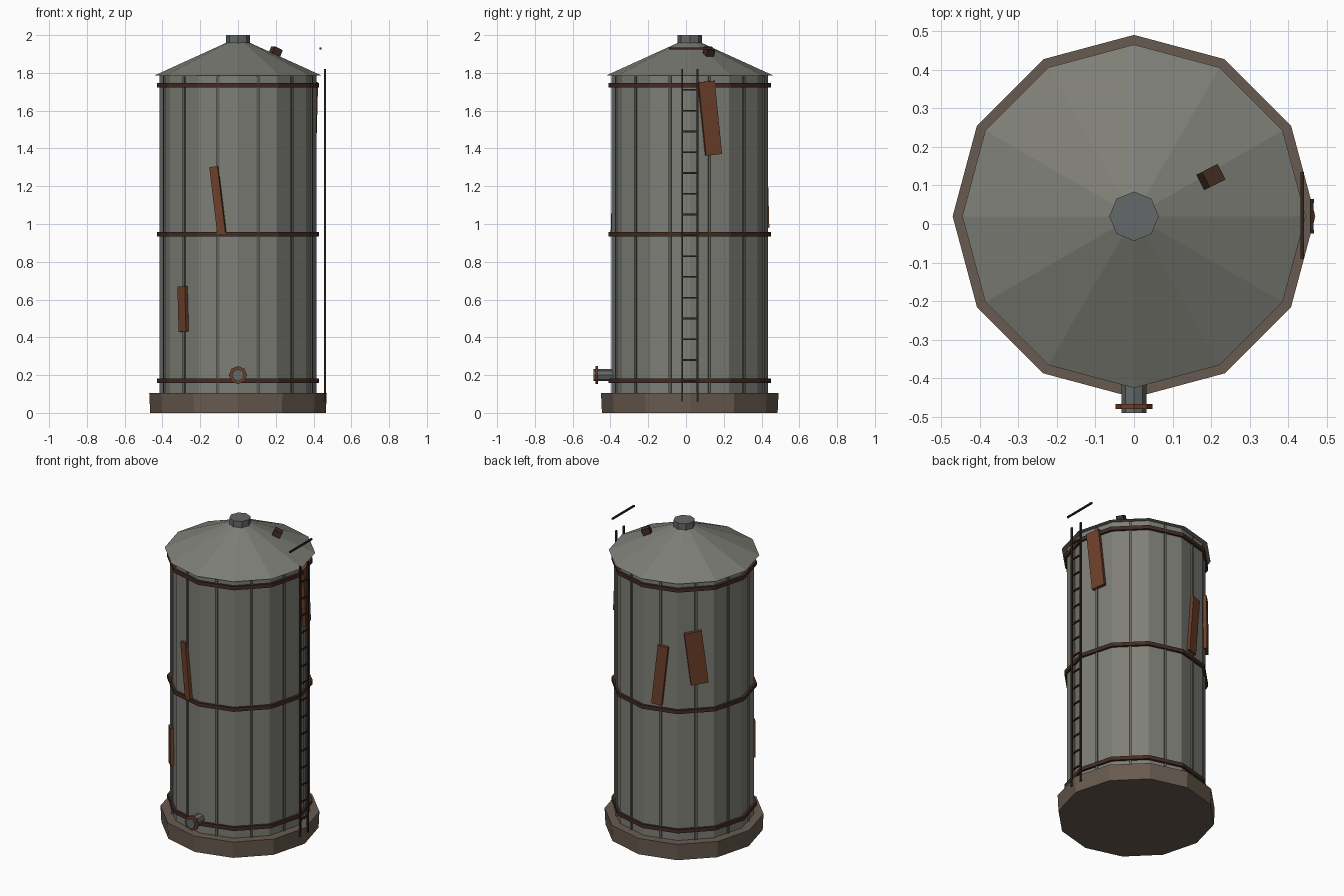
import bpy, bmesh, math
from mathutils import Matrix, Vector

if "Cube" in bpy.data.objects:
    bpy.data.objects.remove(bpy.data.objects["Cube"])

CY = 0.02            # tank axis sits slightly behind the origin
SIDES = 12


def material(name, rgb):
    m = bpy.data.materials.new(name)
    m.diffuse_color = (*rgb, 1)
    m.use_nodes = True
    m.node_tree.nodes["Principled BSDF"].inputs["Base Color"].default_value = m.diffuse_color
    return m


STEEL = material("weathered_steel", (0.21, 0.21, 0.185))
SEAM = material("seam_steel", (0.12, 0.12, 0.11))
PIPE = material("pipe_steel", (0.13, 0.14, 0.14))
STONE = material("footing_brown", (0.14, 0.105, 0.08))
BAND = material("band_rust", (0.055, 0.025, 0.017))
IRON = material("ladder_iron", (0.035, 0.018, 0.013))
RUST = material("patch_rust", (0.15, 0.05, 0.022))


def finish(bm, name, mat):
    bmesh.ops.recalc_face_normals(bm, faces=bm.faces)
    me = bpy.data.meshes.new(name)
    bm.to_mesh(me)
    bm.free()
    me.materials.append(mat)
    ob = bpy.data.objects.new(name, me)
    bpy.context.collection.objects.link(ob)
    return ob


def lathe(name, profile, sides, mat, matrix=None, closed=False):
    """Faceted revolve of (radius, height) points; open profiles get end caps."""
    bm = bmesh.new()
    rings = [[bm.verts.new((r * math.cos(2 * math.pi * i / sides),
                            r * math.sin(2 * math.pi * i / sides), z))
              for i in range(sides)] for r, z in profile]
    pairs = list(zip(rings, rings[1:])) + ([(rings[-1], rings[0])] if closed else [])
    for a, b in pairs:
        for i in range(sides):
            j = (i + 1) % sides
            bm.faces.new((a[i], a[j], b[j], b[i]))
    if not closed:
        bm.faces.new(rings[0])
        bm.faces.new(rings[-1])
    bm.transform(matrix or Matrix.Translation((0, CY, 0)))
    return finish(bm, name, mat)


def box(name, size, matrix, mat):
    bm = bmesh.new()
    bmesh.ops.create_cube(bm, size=1, matrix=matrix @ Matrix.Diagonal((*size, 1)))
    return finish(bm, name, mat)


def on_wall(angle, radius, z, roll=0):
    """Local x points outward, y sideways, z up; roll leans the top sideways."""
    return (Matrix.Translation((0, CY, 0))
            @ Matrix.Rotation(math.radians(angle), 4, 'Z')
            @ Matrix.Translation((radius, 0, z))
            @ Matrix.Rotation(math.radians(roll), 4, 'X'))


# footing, shell, roof and vent cap
lathe("footing", [(0.465, 0), (0.47, 0.105)], SIDES, STONE)
lathe("tank_shell", [(0.415, 0.09), (0.415, 1.79)], SIDES, STEEL)
lathe("roof", [(0.445, 1.785), (0.05, 1.965)], SIDES, STEEL)
lathe("vent_cap", [(0.064, 1.94), (0.064, 2.0)], 8, PIPE)

# vertical plate seams, one per wall panel
for i in range(SIDES):
    box(f"seam_{i + 1}", (0.016, 0.014, 1.68), on_wall(15 + 30 * i, 0.401, 0.94), SEAM)

# hoop bands
for i, z in enumerate((0.17, 0.945, 1.735)):
    lathe(f"hoop_band_{i + 1}",
          [(0.41, z - 0.012), (0.43, z - 0.012), (0.43, z + 0.012), (0.41, z + 0.012)],
          SIDES, BAND, closed=True)

# outlet pipe and flange at the front
front = Matrix.Translation((0, 0, 0.2)) @ Matrix.Rotation(math.radians(90), 4, 'X')
lathe("outlet_pipe", [(0.032, 0.36), (0.032, 0.49)], 8, PIPE, front)
lathe("outlet_flange", [(0.048, 0.466), (0.048, 0.479)], 8, RUST, front)

# ladder on the right side
for side, y in (("front", -0.02), ("back", 0.06)):
    box(f"ladder_rail_{side}", (0.01, 0.01, 1.76), Matrix.Translation((0.461, y, 0.94)), IRON)
for i in range(15):
    box(f"ladder_rung_{i + 1}", (0.009, 0.08, 0.009),
        Matrix.Translation((0.461, 0.02, 0.17 + 0.11 * i)), IRON)

# loose grab bar above the ladder
box("grab_bar", (0.01, 0.225, 0.01), Matrix.Translation((0.436, 0.022, 1.93)), IRON)

# rusty wall patches: angle, height, width, length, roll
patches = [(255, 1.125, 0.045, 0.36, 7), (225, 0.55, 0.055, 0.24, 2),
           (15, 1.56, 0.088, 0.39, 6), (105, 1.17, 0.065, 0.385, -6),
           (135, 1.29, 0.105, 0.34, 7)]
for i, (angle, z, width, length, roll) in enumerate(patches):
    box(f"rust_patch_{i + 1}", (0.022, width, length), on_wall(angle, 0.411, z, roll), RUST)

# small hatch block on the roof slope
box("roof_hatch", (0.05, 0.045, 0.038),
    on_wall(27, 0.224, 1.913) @ Matrix.Rotation(math.radians(24), 4, 'Y'), BAND)
